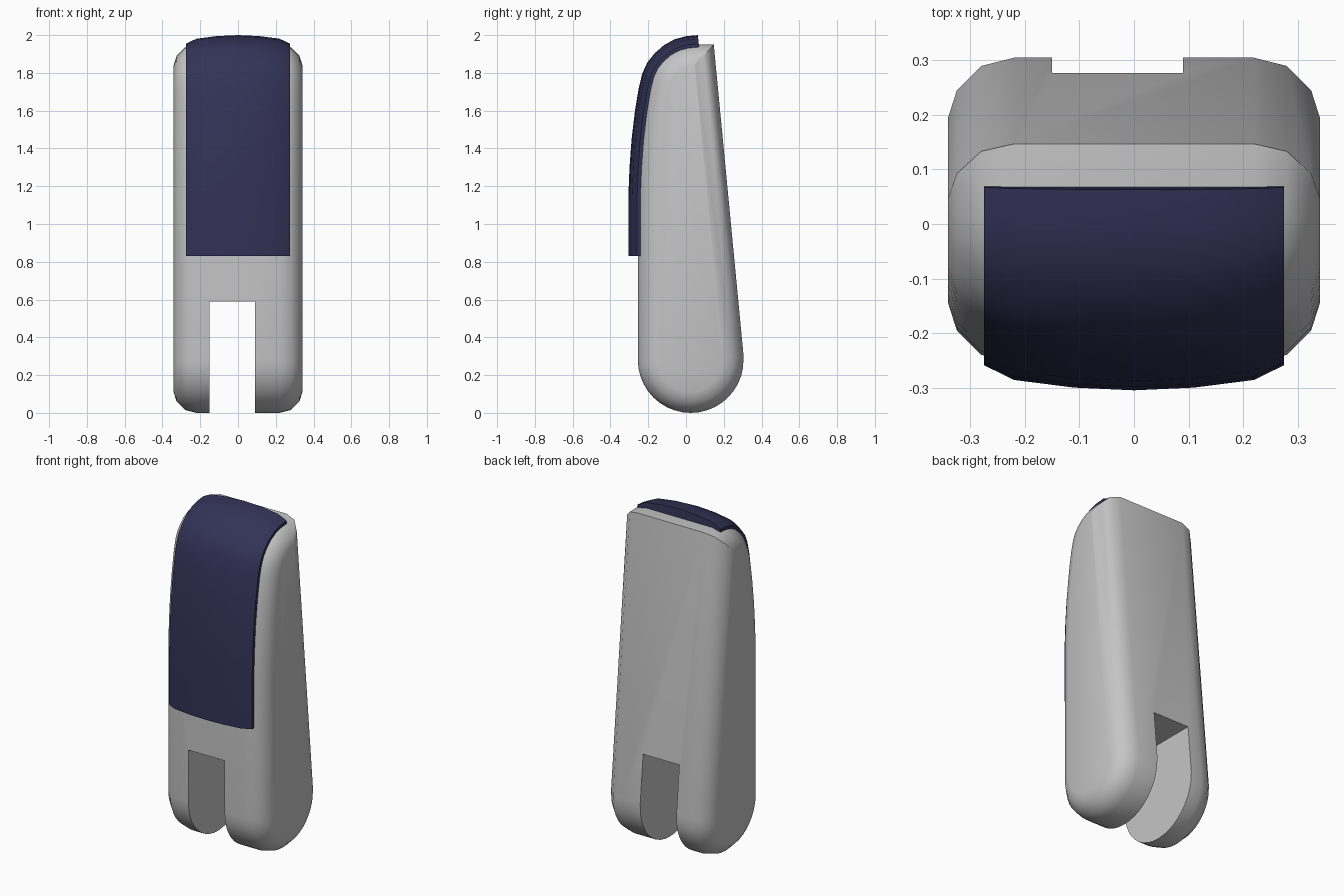
import bpy, bmesh, math
from mathutils import Vector

if "Cube" in bpy.data.objects:
    bpy.data.objects.remove(bpy.data.objects["Cube"])


def material(name, rgb):
    m = bpy.data.materials.new(name)
    m.diffuse_color = (*rgb, 1)
    m.use_nodes = True
    m.node_tree.nodes["Principled BSDF"].inputs["Base Color"].default_value = m.diffuse_color
    return m


def offset(pts, d, closed):
    """Mitred inward (left-hand) offset of a 2D profile."""
    out, n = [], len(pts)
    for i, p in enumerate(pts):
        p = Vector(p)
        dirs = []
        if closed or i > 0:
            dirs.append((p - Vector(pts[i - 1])).normalized())
        if closed or i < n - 1:
            dirs.append((Vector(pts[(i + 1) % n]) - p).normalized())
        norms = [Vector((-v.y, v.x)) for v in dirs]
        m = sum(norms, Vector((0, 0))).normalized()
        q = p + m * (d / m.dot(norms[0]))
        out.append((q.x, q.y))
    return out


def loft(name, rings, mat):
    """Skin closed (y, z) rings placed at successive x positions."""
    bm = bmesh.new()
    loops = [[bm.verts.new((x, y, z)) for y, z in ring] for x, ring in rings]
    for a, b in zip(loops, loops[1:]):
        for i in range(len(a)):
            j = (i + 1) % len(a)
            bm.faces.new((a[i], a[j], b[j], b[i]))
    bm.faces.new(loops[0])
    bm.faces.new(loops[-1])
    bmesh.ops.recalc_face_normals(bm, faces=bm.faces)
    me = bpy.data.meshes.new(name)
    bm.to_mesh(me)
    bm.free()
    me.materials.append(mat)
    ob = bpy.data.objects.new(name, me)
    bpy.context.collection.objects.link(ob)
    return ob


def smooth(ob, deg):
    bpy.ops.object.select_all(action='DESELECT')
    ob.select_set(True)
    bpy.context.view_layer.objects.active = ob
    bpy.ops.object.shade_smooth_by_angle(angle=math.radians(deg))


def mirrored(steps):
    return [(-x, d) for x, d in reversed(steps) if x > 0] + steps


grey = material("light grey", (0.56, 0.56, 0.56))
navy = material("navy blue", (0.032, 0.032, 0.095))

# Shared front curve, from the top down (outer face of the pad)
front = [(0.063, 2.0), (0.0, 1.994), (-0.06, 1.978), (-0.115, 1.948), (-0.165, 1.905),
         (-0.205, 1.855), (-0.232, 1.795), (-0.25, 1.72), (-0.27, 1.6), (-0.288, 1.45),
         (-0.299, 1.3), (-0.305, 1.15), (-0.305, 0.83)]

# Body: side profile with rounded foot, lofted with rounded side edges
foot = [(0.025 + 0.28 * math.cos(a), 0.28 + 0.28 * math.sin(a))
        for a in [math.pi + math.pi * i / 20 for i in range(20)]]
foot.append((0.305, 0.3))
profile = foot + [(0.147, 1.95)] + offset(front, 0.05, False)[:-1]
corner = len(foot)
rings = []
for x, d in mirrored([(0.22, 0), (0.28, 0.015), (0.325, 0.06), (0.341, 0.11)]):
    r = offset(profile, d, True)
    lim = r[corner][0]
    r = [(min(y, lim), z) if i > corner else (y, z) for i, (y, z) in enumerate(r)]
    rings.append((x, r))
body = loft("body", rings, grey)

# Slot through the foot
bpy.ops.mesh.primitive_cube_add(size=1, location=(-0.03, 0, 0.19))
cutter = bpy.context.object
cutter.name = "slot_cutter"
cutter.scale = (0.24, 1.2, 0.8)
cutter.data.materials.append(grey)
cutter.hide_render = True
bpy.context.view_layer.objects.active = body
mod = body.modifiers.new("slot", 'BOOLEAN')
mod.operation = 'DIFFERENCE'
mod.solver = 'EXACT'
mod.object = cutter
bpy.ops.object.modifier_apply(modifier=mod.name)
bpy.data.objects.remove(cutter)
smooth(body, 35)

# Front pad: slightly crowned plate wrapping over the top
inner = offset(front, 0.075, False)[::-1]
pad = loft("front_pad", [(x, offset(front, d, False) + inner) for x, d in
                         mirrored([(0, 0), (0.11, 0.005), (0.22, 0.019), (0.275, 0.046)])], navy)
smooth(pad, 35)
